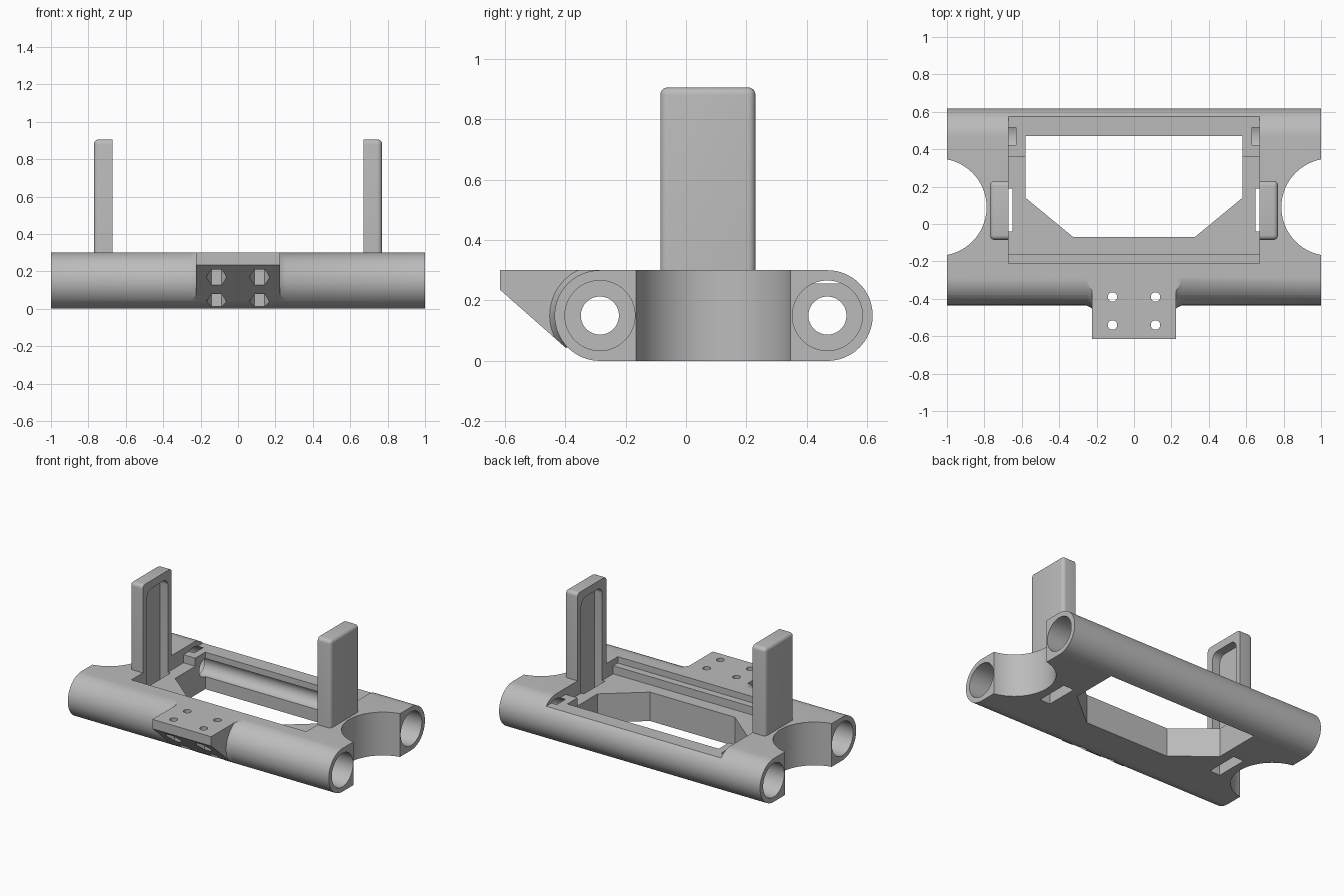
import bpy, bmesh
from math import cos, sin, pi, radians

if "Cube" in bpy.data.objects:
    bpy.data.objects.remove(bpy.data.objects["Cube"], do_unlink=True)

grey = bpy.data.materials.new("plain_grey")
grey.use_nodes = True
colour = (0.5, 0.5, 0.5, 1)
grey.diffuse_color = colour
grey.node_tree.nodes["Principled BSDF"].inputs["Base Color"].default_value = colour

FRONT_Y, REAR_Y, MID_Z, TUBE_R = -0.285, 0.468, 0.15, 0.15


def arc(cx, cy, r, start=0, end=360, steps=64):
    """Points on an arc; a full circle leaves out its repeated last point."""
    count = steps if end - start == 360 else steps + 1
    angles = [radians(start + (end - start) * i / steps) for i in range(count)]
    return [(cx + r * cos(a), cy + r * sin(a)) for a in angles]


def rect(a0, a1, b0, b1):
    return [(a0, b0), (a1, b0), (a1, b1), (a0, b1)]


def prism(name, points, lo, hi, axis, end_points=None):
    """Extrude a profile along an axis, with an optional different end profile."""
    def place(p, h):
        return {"x": (h, p[0], p[1]), "y": (p[0], h, p[1]), "z": (p[0], p[1], h)}[axis]
    bm = bmesh.new()
    first = [bm.verts.new(place(p, lo)) for p in points]
    last = [bm.verts.new(place(p, hi)) for p in (end_points or points)]
    bm.faces.new(first)
    bm.faces.new(last[::-1])
    for i in range(len(first)):
        j = (i + 1) % len(first)
        bm.faces.new((first[i], last[i], last[j], first[j]))
    bmesh.ops.recalc_face_normals(bm, faces=bm.faces)
    mesh = bpy.data.meshes.new(name)
    bm.to_mesh(mesh)
    bm.free()
    mesh.materials.append(grey)
    obj = bpy.data.objects.new(name, mesh)
    bpy.context.collection.objects.link(obj)
    return obj


def activate(obj):
    bpy.ops.object.select_all(action="DESELECT")
    obj.select_set(True)
    bpy.context.view_layer.objects.active = obj


def combine(obj, tool, operation="DIFFERENCE"):
    """Apply a boolean and remove its tool object."""
    mod = obj.modifiers.new("boolean", "BOOLEAN")
    mod.operation, mod.solver, mod.object = operation, "EXACT", tool
    activate(obj)
    bpy.ops.object.modifier_apply(modifier=mod.name)
    bpy.data.objects.remove(tool, do_unlink=True)


# Frame: two tubes joined by a flat slab
profile = arc(REAR_Y, MID_Z, TUBE_R, -90, 90, 32) + arc(FRONT_Y, MID_Z, TUBE_R, 90, 270, 32)
frame = prism("frame", profile, -1, 1, "x")

# Wedge-shaped front mount with conical flanks around the front tube
wedge = [(FRONT_Y, 0.3), (-0.615, 0.3), (-0.615, 0.235), (-0.4, 0.045), (FRONT_Y, 0.045)]
for s in (-1, 1):
    flank = prism("mount_flank", arc(FRONT_Y, MID_Z, 0.18), s * 0.2, s * 0.258, "x",
                  arc(FRONT_Y, MID_Z, 0.148))
    combine(flank, prism("flank_limit", wedge, -0.3, 0.3, "x"), "INTERSECT")
    combine(frame, flank, "UNION")
combine(frame, prism("mount", wedge, -0.225, 0.225, "x"), "UNION")

# Round notches in both ends
for s in (-1, 1):
    combine(frame, prism("notch", arc(s * 1.048, 0.09, 0.26, steps=96), -0.1, 0.4, "z"))

# Shallow recess, deeper tray and open window
combine(frame, prism("recess", rect(-0.67, 0.67, -0.21, 0.58), 0.256, 0.4, "z"))
combine(frame, prism("tray", rect(-0.67, 0.67, -0.16, 0.36), 0.2, 0.4, "z"))
window = [(-0.58, 0.47), (-0.58, 0.14), (-0.325, -0.07),
          (0.325, -0.07), (0.58, 0.14), (0.58, 0.47)]
combine(frame, prism("window", window, -0.1, 0.4, "z"))

# Through bores with wider sockets at the ends
for y in (FRONT_Y, REAR_Y):
    combine(frame, prism("bore", arc(y, MID_Z, 0.063), -1.1, 1.1, "x"))
    for s in (-1, 1):
        combine(frame, prism("socket", arc(y, MID_Z, 0.116), s * 0.63, s * 1.1, "x"))

# Screw holes with six-sided nut pockets below
for x in (-0.115, 0.115):
    for y in (-0.39, -0.54):
        combine(frame, prism("screw_hole", arc(x, y, 0.025, steps=32), 0.1, 0.4, "z"))
        combine(frame, prism("nut_pocket", arc(x, y, 0.055, steps=6), -0.1, 0.24, "z"))

# Upright posts, rounded on the outside and slotted on the inside
slot = ([(-0.04, -0.1), (0.19, -0.1)] + arc(0.14, 0.8, 0.05, 0, 90, 8)
        + arc(0.01, 0.8, 0.05, 90, 180, 8))
for s, side in ((1, "left"), (-1, "right")):
    post = prism(side + "_post", rect(-0.085, 0.23, 0.3, 0.905), s * 0.67, s * 0.77, "x")
    bm = bmesh.new()
    bm.from_mesh(post.data)

    def is_outer(edge):
        mid = (edge.verts[0].co + edge.verts[1].co) / 2
        upright = abs(edge.verts[0].co.z - edge.verts[1].co.z) > 0.1
        along_x = abs(edge.verts[0].co.x - edge.verts[1].co.x) > 0.05
        outside = abs(mid.x) > 0.76
        top = mid.z > 0.9
        return (outside and (upright or top)) or (along_x and top)

    bmesh.ops.bevel(bm, geom=[e for e in bm.edges if is_outer(e)], offset=0.025,
                    segments=5, profile=0.5, affect="EDGES")
    bm.to_mesh(post.data)
    bm.free()
    for part in (post, frame):
        combine(part, prism("slot", slot, s * 0.65, s * 0.73, "x"))

# Smooth curved surfaces and keep machined edges crisp
for obj in [o for o in bpy.context.collection.objects if o.type == "MESH"]:
    if obj.name in ("frame", "left_post", "right_post"):
        activate(obj)
        bpy.ops.object.shade_smooth_by_angle(angle=radians(30))
